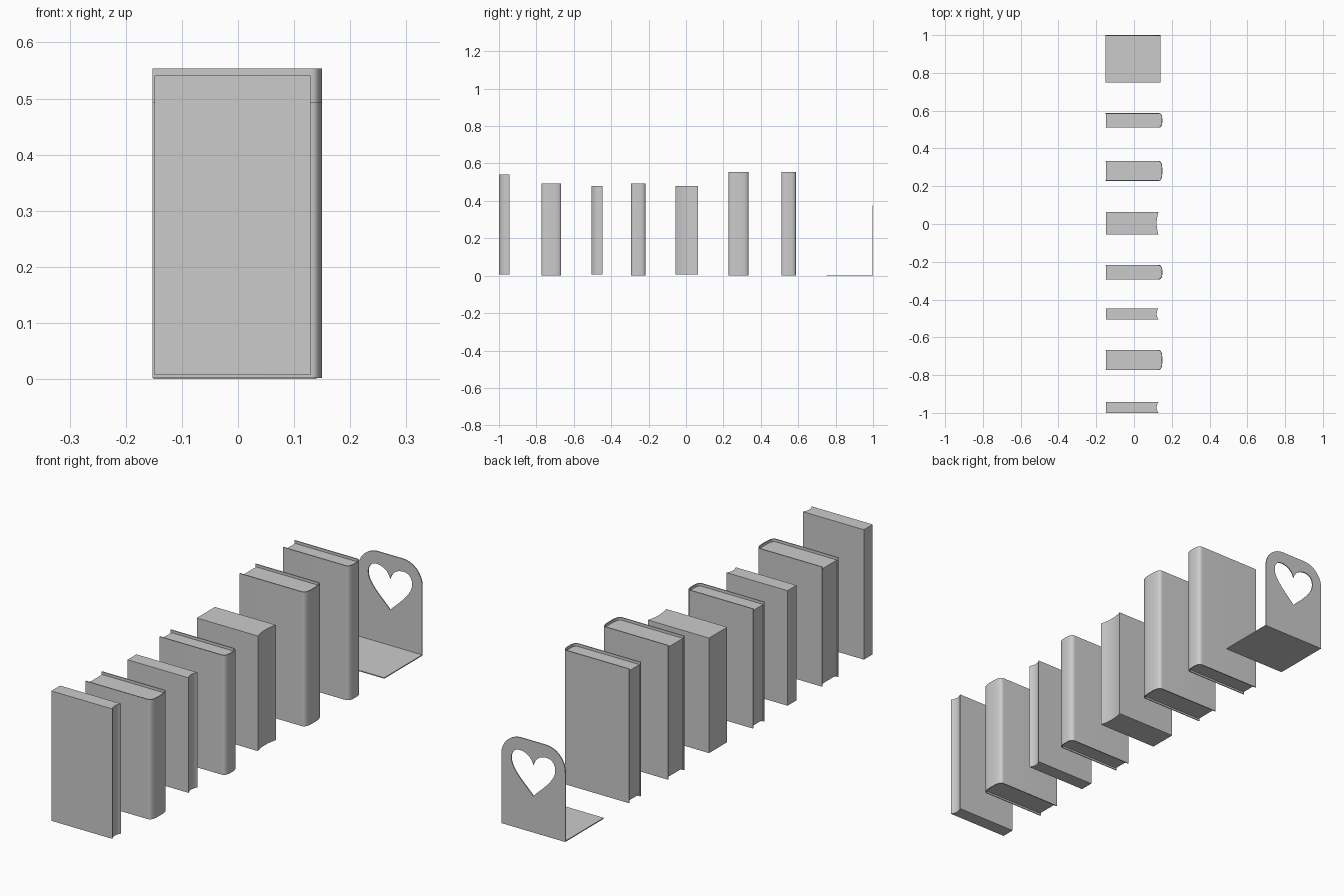
import bpy, bmesh
from math import sin, cos, pi, radians
from mathutils import Matrix

if "Cube" in bpy.data.objects:
    bpy.data.objects.remove(bpy.data.objects["Cube"])

COVER = 0.004  # board thickness


def extrude(name, loops, depth, matrix):
    """Fill closed 2D loops (inner ones are holes), extrude from 0 to depth."""
    cu = bpy.data.curves.new(name, 'CURVE')
    cu.dimensions = '2D'
    cu.fill_mode = 'BOTH'
    cu.extrude = depth / 2
    for pts in loops:
        sp = cu.splines.new('POLY')
        sp.points.add(len(pts) - 1)
        for p, (x, y) in zip(sp.points, pts):
            p.co = (x, y, 0, 1)
        sp.use_cyclic_u = True
    tmp = bpy.data.objects.new(name + "_outline", cu)
    bpy.context.collection.objects.link(tmp)
    dg = bpy.context.evaluated_depsgraph_get()
    me = bpy.data.meshes.new_from_object(tmp.evaluated_get(dg))
    bpy.data.objects.remove(tmp)
    me.transform(matrix @ Matrix.Translation((0, 0, depth / 2)))
    bm = bmesh.new()
    bm.from_mesh(me)
    bmesh.ops.remove_doubles(bm, verts=bm.verts, dist=1e-5)
    bmesh.ops.recalc_face_normals(bm, faces=bm.faces)
    bm.to_mesh(me)
    bm.free()
    ob = bpy.data.objects.new(name, me)
    bpy.context.collection.objects.link(ob)
    bpy.ops.object.select_all(action='DESELECT')
    ob.select_set(True)
    bpy.context.view_layer.objects.active = ob
    bpy.ops.object.shade_smooth_by_angle(angle=radians(35))
    return ob


def spine(t, inset=0.0, n=16):
    """Rounded spine from (x, -t) round to (x, t)."""
    pts = []
    for i in range(n + 1):
        a = -pi / 2 + pi * i / n
        s, c = sin(a), max(cos(a), 0)
        y = (t - inset) * abs(s) ** 0.7 * (1 if s > 0 else -1)
        if i == n // 2:
            y = 0
        pts.append((0.128 + (0.022 - inset) * (c ** 0.7 if c > 1e-6 else 0), y))
    return pts


def bound_book(name, y0, y1, height):
    t, yc = (y1 - y0) / 2, (y0 + y1) / 2
    back = -0.152
    # wrap-around cover, open at the fore edge
    inner = spine(t, COVER)
    outline = ([(back, -t)] + spine(t) + [(back, t), (back, t - COVER)]
               + inner[::-1] + [(back, -t + COVER)])
    extrude(name + "_cover", [outline], height - 0.002,
            Matrix.Translation((0, yc, 0.002)))
    # pages, slightly recessed inside the cover
    f = back + 0.004
    extrude(name + "_pages", [[(f, -t + COVER)] + inner + [(f, t - COVER)]],
            height - 0.021, Matrix.Translation((0, yc, 0.01)))


def page_block(name, y0, y1, height):
    # hollowed edge facing +x
    t, n = (y1 - y0) / 2, 12
    edge = [(0.129 - 0.009 * (1 - u * u), t * u)
            for u in (-1 + 2 * i / n for i in range(n + 1))]
    extrude(name, [[(-0.149, -t)] + edge + [(-0.149, t)]], height - 0.007,
            Matrix.Translation((0, (y0 + y1) / 2, 0.007)))


# row of books
page_block("page_block_tall", -1.0, -0.943, 0.541)
page_block("page_block_thin", -0.505, -0.447, 0.48)
page_block("page_block_thick", -0.055, 0.063, 0.48)
bound_book("short_thick_book", -0.773, -0.667, 0.494)
bound_book("short_thin_book", -0.294, -0.217, 0.494)
bound_book("tall_thick_book", 0.228, 0.334, 0.554)
bound_book("tall_thin_book", 0.510, 0.587, 0.554)

# bookend upright: rounded top corners and heart-shaped cutout
xl, xr, top, r, n = -0.151, 0.140, 0.375, 0.09, 14
xc = (xl + xr) / 2
plate = [(xl, 0), (xr, 0)]
for cx, start in ((xr - r, 0), (xl + r, pi / 2)):
    plate += [(cx + r * cos(start + pi / 2 * i / n),
               top - r + r * sin(start + pi / 2 * i / n)) for i in range(n + 1)]


def bezier(p0, p1, p2, p3, n=10):
    return [tuple((1 - u) ** 3 * a + 3 * u * (1 - u) ** 2 * b
                  + 3 * u * u * (1 - u) * c + u ** 3 * d
                  for a, b, c, d in zip(p0, p1, p2, p3))
            for u in (i / n for i in range(n))]


half = (bezier((0, .150), (.035, .187), (.1, .235), (.1, .280))
        + bezier((.1, .280), (.1, .305), (.086, .323), (.062, .323))
        + bezier((.062, .323), (.03, .323), (.008, .305), (0, .278))
        + [(0, .278)])
heart = [(xc + x, z) for x, z in half] + [(xc - x, z) for x, z in half[-2:0:-1]]
extrude("bookend_upright", [plate, heart], 0.004,
        Matrix.Translation((0, 1.0, 0)) @ Matrix.Rotation(pi / 2, 4, 'X'))

# bookend foot
extrude("bookend_foot", [[(xl, 0.75), (xr, 0.75), (xr, 0.996), (xl, 0.996)]],
        0.004, Matrix.Identity(4))
